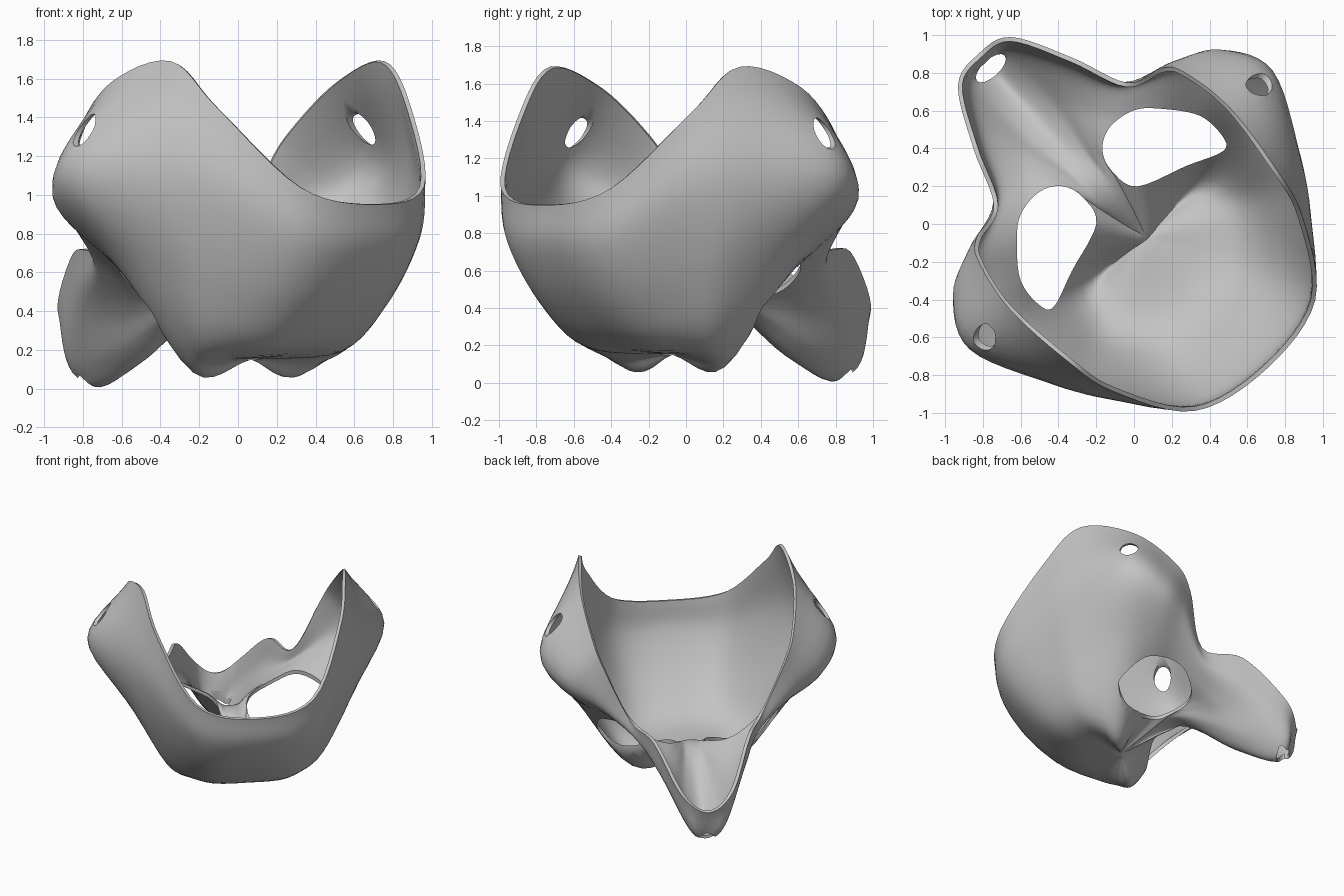
import bpy, bmesh, math
from mathutils import Vector, Matrix

if "Cube" in bpy.data.objects:
    bpy.data.objects.remove(bpy.data.objects["Cube"])

# The mask is mirror symmetric about a vertical plane turned in the world:
# local axes are u (brow side), v (sideways) and z (up).
TURN = Matrix.Rotation(math.radians(-47.4), 4, 'Z')
STEPS = 6
THICK = 0.024

# Half rings, running from the brow centre round the cheek to the nose tip
rim = [(1.04, 0, .95), (.945, .435, 1.04), (.58, .68, 1.45), (.30, .75, 1.69),
       (-.11, .79, 1.58), (-.41, .74, 1.33), (-.51, .665, 1.13), (-.575, .48, .74),
       (-.87, .355, .70), (-1.17, .19, .41), (-1.22, 0, .28)]
cheek = [(1.0, 0, .72), (.91, .42, .75), (.58, .73, 1.03), (.30, .91, 1.13),
         (-.10, 1.09, 1.13), (-.36, .97, 1.0), (-.48, .74, .88), (-.59, .45, .61),
         (-.87, .31, .45), (-1.13, .13, .12), (-1.10, 0, .01)]
lower = [(.80, 0, .42), (.73, .35, .42), (.47, .62, .52), (.26, .74, .60),
         (-.02, .80, .66), (-.25, .72, .70), (-.40, .55, .67), (-.52, .33, .52),
         (-.68, .22, .37), (-.78, .12, .19), (-.75, 0, .14)]
brow = [(.52, 0, .20), (.48, .24, .19), (.34, .42, .19), (.20, .45, .15),
        (.05, .37, .09), (-.09, .28, .31), (-.20, .20, .41), (-.33, .13, .43),
        (-.33, .10, .42), (-.31, .06, .40), (-.30, 0, .40)]
POLE = Vector((.10, 0, .15))
# Eye opening outline (u, v)
eye = [(-.346, .524), (-.443, .408), (-.464, .253), (-.404, .144), (-.286, .104),
       (-.135, .147), (-.039, .412), (.035, .607), (-.022, .659), (-.185, .645)]


def spline(a, b, c, d, t):
    return 0.5 * (2 * b + (c - a) * t + (2 * a - 5 * b + 4 * c - d) * t ** 2
                  + (3 * b - a - 3 * c + d) * t ** 3)


def closed(points, steps):
    """Smooth closed curve through the points."""
    p = [Vector(q) for q in points]
    n = len(p)
    return [spline(p[i - 1], p[i], p[(i + 1) % n], p[(i + 2) % n], s / steps)
            for i in range(n) for s in range(steps)]


def column(p, steps):
    """Smooth open curve through the points."""
    p = [2 * p[0] - p[1]] + p + [2 * p[-1] - p[-2]]
    out = [spline(*p[i:i + 4], s / steps) for i in range(len(p) - 3) for s in range(steps)]
    return out + [p[-2]]


def make_object(name, bm):
    mesh = bpy.data.meshes.new(name)
    bm.to_mesh(mesh)
    bm.free()
    obj = bpy.data.objects.new(name, mesh)
    obj.matrix_world = TURN
    bpy.context.collection.objects.link(obj)
    return obj


def prism(name, outline, z0, z1):
    """Upright cutter from a flat outline."""
    bm = bmesh.new()
    face = bm.faces.new([bm.verts.new((p[0], p[1], z0)) for p in outline])
    top = bmesh.ops.extrude_face_region(bm, geom=[face])['geom']
    bmesh.ops.translate(bm, vec=(0, 0, z1 - z0),
                        verts=[g for g in top if isinstance(g, bmesh.types.BMVert)])
    bmesh.ops.recalc_face_normals(bm, faces=bm.faces)
    return make_object(name, bm)


# Mask shell: rings closed by mirroring, then splined down to the pole
loops = []
for half in (rim, cheek, lower, brow):
    other = [(u, -v, z) for u, v, z in half[-2:0:-1]]
    loops.append(closed(half + other, STEPS))
count = len(loops[0])
bm = bmesh.new()
grid = [[bm.verts.new(p) for p in column([l[i] for l in loops] + [POLE], STEPS)]
        for i in range(count)]
for i in range(count):
    a, b = grid[i], grid[(i + 1) % count]
    for j in range(len(a) - 1):
        bm.faces.new((a[j], a[j + 1], b[j + 1], b[j]))
bmesh.ops.remove_doubles(bm, verts=bm.verts, dist=1e-4)
bmesh.ops.recalc_face_normals(bm, faces=bm.faces)
bm.normal_update()
lowest = min((f for f in bm.faces if f.calc_center_median().x > 0),
             key=lambda f: f.calc_center_median().z)
if lowest.normal.z > 0:
    bmesh.ops.reverse_faces(bm, faces=bm.faces)
mask = make_object("mask_shell", bm)

solid = mask.modifiers.new("thickness", 'SOLIDIFY')
solid.thickness = THICK
solid.offset = -1

# Cutters: eye openings, strap holes and the small slot under the nose tip
cutters = []
for side in (1, -1):
    outline = [(p.x, p.y * side) for p in closed(eye, 5)]
    cutters.append(prism("eye_cutter", outline, -.2, .86))
    bm = bmesh.new()
    place = (Matrix.Translation((-.09, side * 1.0, 1.33))
             @ Matrix.Rotation(math.radians(90 - side * 15), 4, 'X'))
    bmesh.ops.create_cone(bm, cap_ends=True, segments=24, radius1=.065, radius2=.065,
                          depth=.34, matrix=place)
    cutters.append(make_object("strap_cutter", bm))
slot = [(-1.12 + .045 * math.cos(a), .10 * math.sin(a))
        for a in (k * math.tau / 16 for k in range(16))]
cutters.append(prism("nose_cutter", slot, -.2, .16))

for cutter in cutters:
    cutter.hide_render = True
    cut = mask.modifiers.new("cut", 'BOOLEAN')
    cut.operation = 'DIFFERENCE'
    cut.solver = 'EXACT'
    cut.object = cutter

bpy.context.view_layer.objects.active = mask
mask.select_set(True)
for name in [m.name for m in mask.modifiers]:
    bpy.ops.object.modifier_apply(modifier=name)
for cutter in cutters:
    bpy.data.objects.remove(cutter)

# Plain grey material
grey = bpy.data.materials.new("plain_grey")
grey.diffuse_color = (.55, .55, .55, 1)
grey.use_nodes = True
grey.node_tree.nodes["Principled BSDF"].inputs["Base Color"].default_value = grey.diffuse_color
mask.data.materials.clear()
mask.data.materials.append(grey)
for face in mask.data.polygons:
    face.material_index = 0
bpy.ops.object.shade_smooth_by_angle(angle=math.radians(40))
